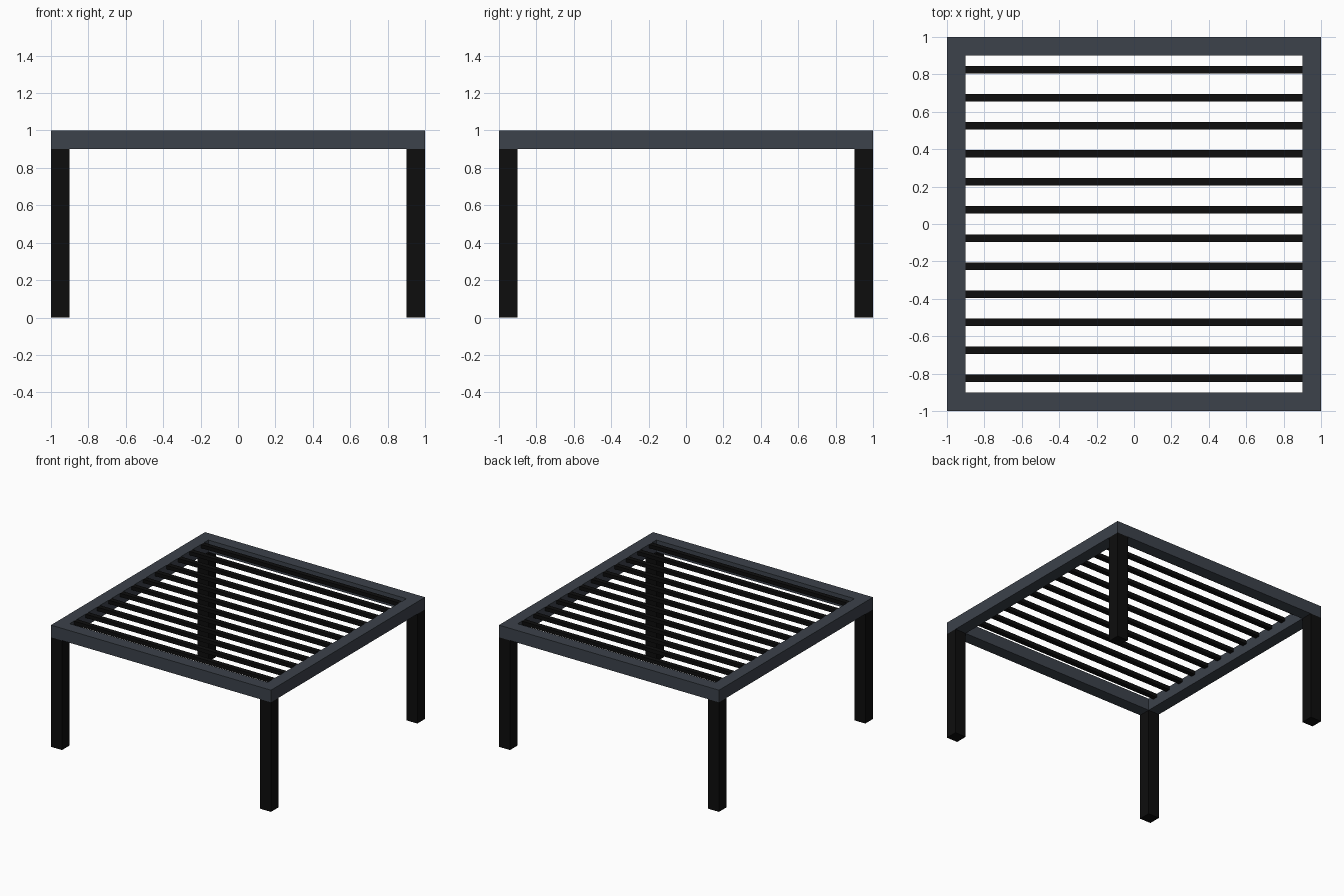
import bpy

if "Cube" in bpy.data.objects:
    bpy.data.objects.remove(bpy.data.objects["Cube"])


def material(name, color):
    m = bpy.data.materials.new(name)
    m.diffuse_color = (*color, 1.0)
    m.use_nodes = True
    m.node_tree.nodes["Principled BSDF"].inputs["Base Color"].default_value = m.diffuse_color
    return m


slate = material("slate grey", (0.045, 0.054, 0.070))
black = material("matt black", (0.004, 0.004, 0.004))


def box(name, center, size, mat):
    bpy.ops.mesh.primitive_cube_add(size=1, location=center)
    ob = bpy.context.object
    ob.name = name
    ob.scale = size
    bpy.ops.object.transform_apply(location=False, rotation=False, scale=True)
    ob.data.materials.append(mat)
    return ob


BAR = 0.10            # frame bar and leg thickness
EDGE = 1 - BAR / 2    # centre line of the bars
INNER = 2 - 2 * BAR   # clear opening

# Top frame: full-length front and back bars, side bars between them
for side, s in (("front", -1), ("back", 1)):
    box(f"{side}_frame_bar", (0, s * EDGE, EDGE), (2, BAR, BAR), slate)
for side, s in (("left", -1), ("right", 1)):
    box(f"{side}_frame_bar", (s * EDGE, 0, EDGE), (BAR, INNER, BAR), slate)

# Four square corner legs
for fb, sy in (("front", -1), ("back", 1)):
    for lr, sx in (("left", -1), ("right", 1)):
        box(f"{fb}_{lr}_leg", (sx * EDGE, sy * EDGE, 0.45), (BAR, BAR, 0.9), black)

# Twelve evenly spaced roof slats, flush with the frame top
COUNT = 12
PITCH = INNER / COUNT
for i in range(COUNT):
    y = -INNER / 2 + PITCH * (i + 0.5)
    box(f"slat_{i + 1}", (0, y, 0.985), (INNER, 0.04, 0.03), black)
